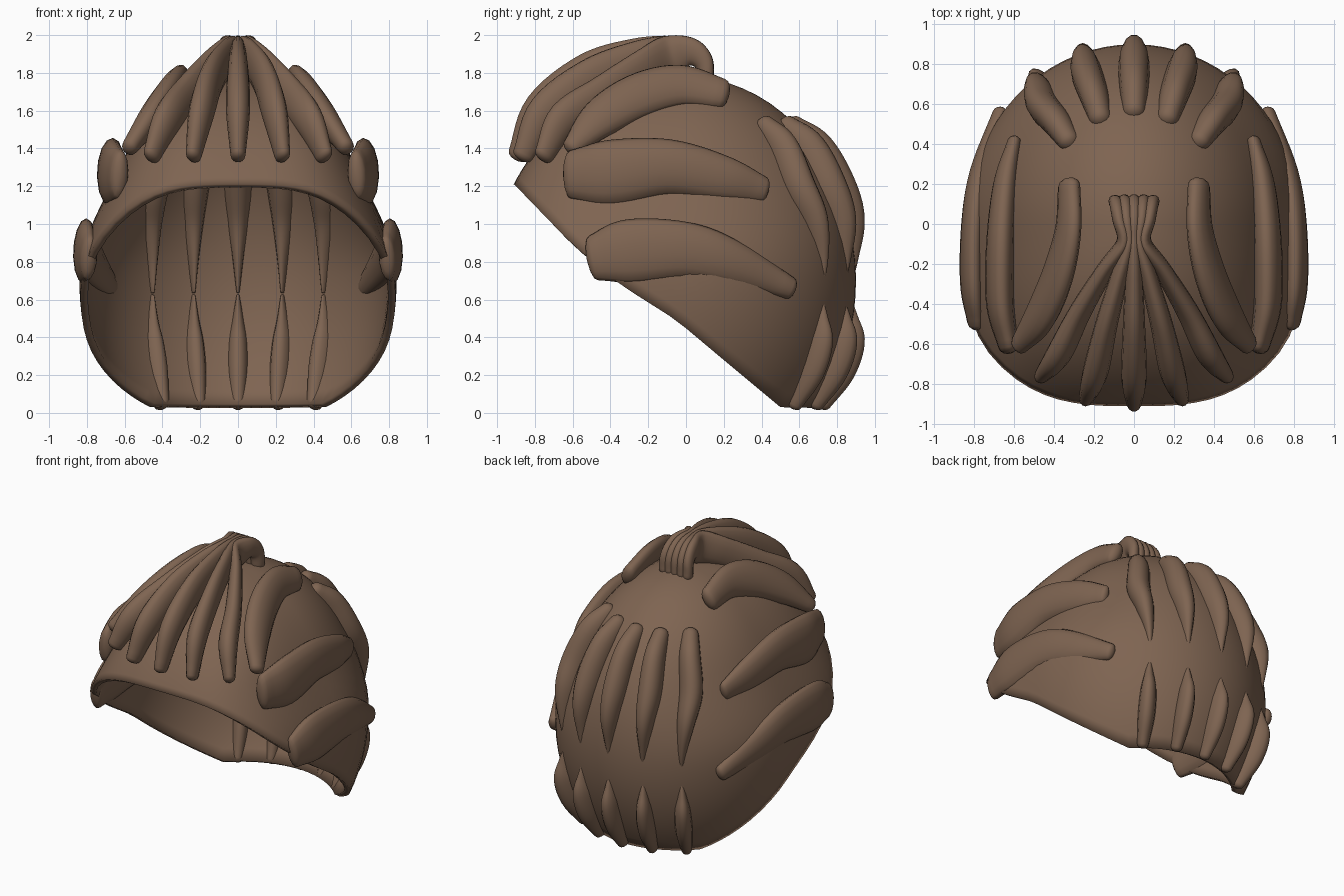
import bpy, bmesh, math
from mathutils import Vector

cube = bpy.data.objects.get("Cube")
if cube:
    bpy.data.objects.remove(cube, do_unlink=True)

brown = bpy.data.materials.new("brown_hair")
brown.use_nodes = True
colour = (0.21, 0.128, 0.083, 1)
brown.diffuse_color = colour
bsdf = brown.node_tree.nodes["Principled BSDF"]
bsdf.inputs["Base Color"].default_value = colour
bsdf.inputs["Roughness"].default_value = 0.8

RX, FRONT, BACK, RZ, MID = 0.84, 1.035, 0.9, 1.08, 0.7
# Rim of the cap from brow to nape, as y and z
RIM = [(-1.1, 1.37), (-0.9, 1.2), (-0.6, 0.89), (-0.35, 0.68), (-0.05, 0.49), (0.2, 0.28),
       (0.5, 0.03), (1.0, 0.02)]


def taper(z):
    """Narrowing of the cap towards the crown."""
    t = min(max((z - 0.75) / 0.55, 0), 1)
    return 1 - 0.1 * t * t * (3 - 2 * t)


def back_y(x, z):
    """Depth of the back of the cap at a given x and z."""
    return BACK * math.sqrt(max(0.05, 1 - (x / taper(z) / RX) ** 2 - ((z - MID) / RZ) ** 2))


def cap_point(turn, drop):
    """Point on the cap: turn around z, drop from the crown. Boxier at the front."""
    x, y, z = math.sin(drop) * math.cos(turn), math.sin(drop) * math.sin(turn), math.cos(drop)
    p = 3.1 if y < 0 else 2
    r = 1 / math.sqrt((abs(x) ** p + abs(y) ** p) ** (2 / p) + z * z)
    height = MID + z * r * RZ
    return Vector((x * r * RX * taper(height), y * r * (FRONT if y < 0 else BACK), height))


def rim_z(y):
    for (ya, za), (yb, zb) in zip(RIM, RIM[1:]):
        if y <= yb:
            return za + (zb - za) * (y - ya) / (yb - ya)


def rim_drop(turn):
    """Drop angle at which the cap meets its rim."""
    low, high = 0.3, 3.0
    for _ in range(30):
        mid = (low + high) / 2
        point = cap_point(turn, mid)
        if point.z > rim_z(point.y):
            low = mid
        else:
            high = mid
    return low


def finish(name, bm):
    bmesh.ops.recalc_face_normals(bm, faces=bm.faces)
    mesh = bpy.data.meshes.new(name)
    bm.to_mesh(mesh)
    bm.free()
    obj = bpy.data.objects.new(name, mesh)
    bpy.context.collection.objects.link(obj)
    mesh.materials.append(brown)
    mesh.shade_smooth()
    return obj


def bridge(bm, loops):
    for a, b in zip(loops, loops[1:]):
        for k in range(len(a)):
            n = (k + 1) % len(a)
            bm.faces.new((a[k], a[n], b[n], b[k]))


def spline(points, steps=6):
    """Catmull-Rom through tuples of any length."""
    vs = [Vector(p) for p in points]
    vs = [2 * vs[0] - vs[1]] + vs + [2 * vs[-1] - vs[-2]]
    out = []
    for a, b, c, d in zip(vs, vs[1:], vs[2:], vs[3:]):
        for i in range(steps):
            t = i / steps
            out.append(0.5 * (2 * b + (c - a) * t + (2 * a - 5 * b + 4 * c - d) * t * t
                              + (3 * b - a - 3 * c + d) * t ** 3))
    return out + [vs[-2]]


def lock(name, points, lean=1.0, sides=14):
    """Lofted strand; each point is x, y, z, half width, half depth.
    A low lean stands the cross-section upright."""
    samples = spline(points)
    centres = [Vector(s[:3]) for s in samples]
    rings = []
    last = len(samples) - 1
    for i, s in enumerate(samples):
        c = centres[i]
        tangent = (centres[min(i + 1, last)] - centres[max(i - 1, 0)]).normalized()
        normal = Vector((c.x / RX ** 2, lean * c.y / BACK ** 2, lean * (c.z - MID) / RZ ** 2))
        across = tangent.cross(normal).normalized()
        out = across.cross(tangent).normalized()
        w, d = max(s[3], 0.006), max(s[4], 0.006)
        # rounded ends
        angles = [0]
        if i == 0:
            angles = [-80, -55, -28, 0]
        elif i == last:
            angles = [0, 28, 55, 80]
        for a in map(math.radians, angles):
            rings.append((c + tangent * math.sin(a) * min(w, d) * 0.8, across * w * math.cos(a),
                          out * d * math.cos(a)))
    bm = bmesh.new()
    loops = [[bm.verts.new(c + u * math.cos(math.tau * k / sides) + v * math.sin(math.tau * k / sides))
              for k in range(sides)] for c, u, v in rings]
    bridge(bm, loops)
    bm.faces.new(loops[0])
    bm.faces.new(loops[-1])
    return finish(name, bm)


def pair(name, points, lean=1.0):
    """The same strand on both sides."""
    for side, s in (("left", 1), ("right", -1)):
        lock(f"{name}_{side}", [(p[0] * s, *p[1:]) for p in points], lean)


# Cap: rounded shell whose rows end on the sloping rim
bm = bmesh.new()
rows, around = 26, 72
turns = [math.tau * k / around for k in range(around)]
drops = [rim_drop(t) for t in turns]
loops = [[bm.verts.new(cap_point(t, d * i / rows)) for t, d in zip(turns, drops)]
         for i in range(1, rows + 1)]
bridge(bm, loops)
bm.faces.new(loops[0])
cap = finish("hair_cap", bm)
shell = cap.modifiers.new("thickness", "SOLIDIFY")
shell.thickness = 0.04
shell.offset = -1
bpy.context.view_layer.objects.active = cap
cap.select_set(True)
bpy.ops.object.shade_smooth_by_angle(angle=math.radians(50))

# Fringe: strands gathered at the crown and fanned over the forehead
for k in range(3):
    tip_x, tip_y = (0, 0.235, 0.455)[k], (-0.885, -0.86, -0.75)[k]
    mid_z = 1.80 - 0.03 * k * k
    path = [
        (0.044 * k, 0.105, 1.76, 0.035, 0.045),
        (0.042 * k, 0.09, 1.86, 0.037, 0.055),
        (0.035 * k, 0.02, 1.91, 0.038, 0.08),
        (0.024 * k, -0.09, 1.885, 0.04, 0.115),
        (0.02 * k + tip_x * 0.22, tip_y * 0.3, 1.88 - 0.015 * k * k, 0.045, 0.105),
        (0.015 * k + tip_x * 0.52, tip_y * 0.58, mid_z, 0.056, 0.11),
        (tip_x * 0.82, tip_y * 0.86, 1.61 - 0.015 * k * k, 0.064, 0.1),
        (tip_x, tip_y, 1.365, 0.04, 0.06),
    ]
    if k:
        pair(f"fringe_strand_{k}", path)
    else:
        lock("fringe_strand_centre", path)

# Side strands, from the crown down to the ears
pair("upper_side_strand", [(0.325, 0.19, 1.69, 0.085, 0.05), (0.33, -0.03, 1.735, 0.115, 0.055),
                           (0.38, -0.25, 1.68, 0.125, 0.065), (0.465, -0.45, 1.56, 0.11, 0.065),
                           (0.57, -0.60, 1.41, 0.055, 0.045)], 0.2)
pair("middle_side_strand", [(0.60, 0.41, 1.18, 0.07, 0.035), (0.645, 0.2, 1.24, 0.12, 0.06),
                            (0.67, -0.1, 1.30, 0.15, 0.07), (0.67, -0.4, 1.27, 0.175, 0.07),
                            (0.63, -0.61, 1.26, 0.13, 0.05)], 0.12)
pair("lower_side_strand", [(0.67, 0.55, 0.66, 0.06, 0.04), (0.765, 0.25, 0.79, 0.12, 0.06),
                           (0.805, 0, 0.86, 0.15, 0.06), (0.81, -0.3, 0.855, 0.17, 0.06),
                           (0.79, -0.49, 0.82, 0.12, 0.045)], 0.4)

# Back: an upper and a lower row of leaf-shaped strands whose tips sink into the cap;
# each entry is spread, height, inset, half width, half depth
upper = [(0.72, 1.52, 0.02, 0.055, 0.06), (0.85, 1.40, 0, 0.072, 0.1), (1.0, 1.2, 0, 0.078, 0.105),
         (1.04, 1.02, 0, 0.06, 0.09), (1.02, 0.82, 0.035, 0.03, 0.055), (1.0, 0.64, 0.05, 0.008, 0.02)]
lower = [(1.0, 0.62, 0.05, 0.008, 0.02), (1.02, 0.50, 0.025, 0.03, 0.055),
         (1.02, 0.38, 0, 0.052, 0.09), (0.97, 0.22, 0, 0.056, 0.09), (0.89, 0.05, 0, 0.038, 0.05)]
for row, shape in (("upper", upper), ("lower", lower)):
    for k, x in enumerate((0, 0.235, 0.455)):
        path = [(x * f, back_y(x * f, z) - inset, z, w, d) for f, z, inset, w, d in shape]
        if k:
            pair(f"back_{row}_strand_{k}", path)
        else:
            lock(f"back_{row}_strand_centre", path)
